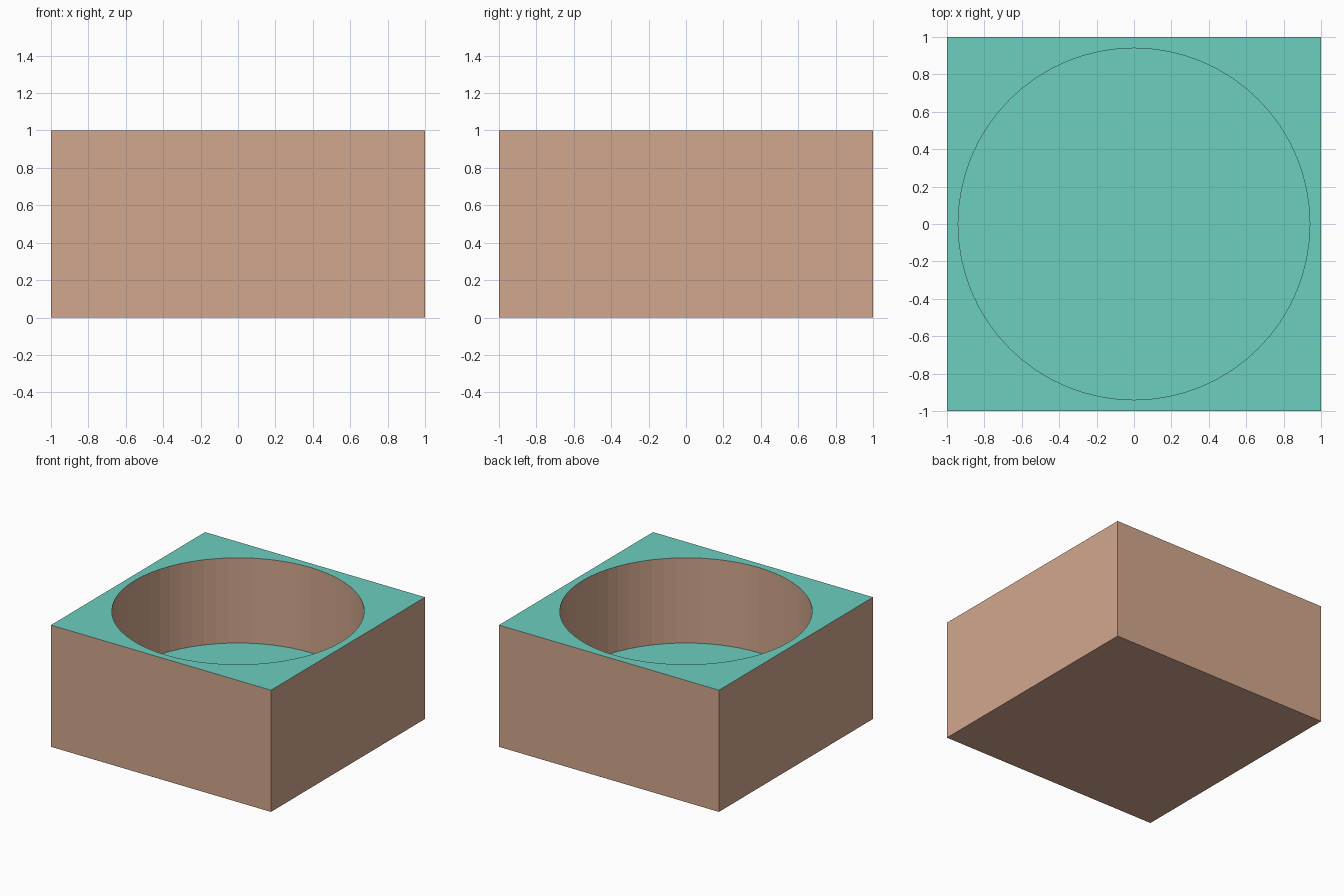
import bpy, bmesh
from math import cos, sin, pi

if "Cube" in bpy.data.objects:
    bpy.data.objects.remove(bpy.data.objects["Cube"])

HALF, HEIGHT, RADIUS, FLOOR_Z, SEGMENTS = 1.0, 1.0, 0.94, 0.30, 64


def material(name, color):
    mat = bpy.data.materials.new(name)
    mat.diffuse_color = (*color, 1)
    mat.use_nodes = True
    mat.node_tree.nodes["Principled BSDF"].inputs["Base Color"].default_value = mat.diffuse_color
    return mat


mesh = bpy.data.meshes.new("square_block_with_round_recess")
block = bpy.data.objects.new("square_block_with_round_recess", mesh)
bpy.context.collection.objects.link(block)
mesh.materials.append(material("tan_sides", (0.65, 0.386, 0.266)))
mesh.materials.append(material("teal_tops", (0.15, 0.62, 0.53)))

bm = bmesh.new()


def ring(z, square):
    verts = []
    for i in range(SEGMENTS):
        a = 2 * pi * i / SEGMENTS
        r = HALF / max(abs(cos(a)), abs(sin(a))) if square else RADIUS
        verts.append(bm.verts.new((r * cos(a), r * sin(a), z)))
    return verts


def bridge(lower, upper, mat):
    for i in range(SEGMENTS):
        j = (i + 1) % SEGMENTS
        bm.faces.new((lower[i], lower[j], upper[j], upper[i])).material_index = mat


# Outer walls, flat rim, recess wall
base, outer = ring(0, True), ring(HEIGHT, True)
inner, floor = ring(HEIGHT, False), ring(FLOOR_Z, False)
bridge(base, outer, 0)
bridge(outer, inner, 1)
bridge(inner, floor, 0)

# Underside and recess floor
bm.faces.new(base[::-1]).material_index = 0
bm.faces.new(floor).material_index = 1

# Drop the extra points along the straight sides
bmesh.ops.recalc_face_normals(bm, faces=bm.faces[:])
bmesh.ops.dissolve_limit(bm, angle_limit=0.01, verts=bm.verts[:],
                         edges=bm.edges[:], delimit={'MATERIAL'})
bm.to_mesh(mesh)
bm.free()
